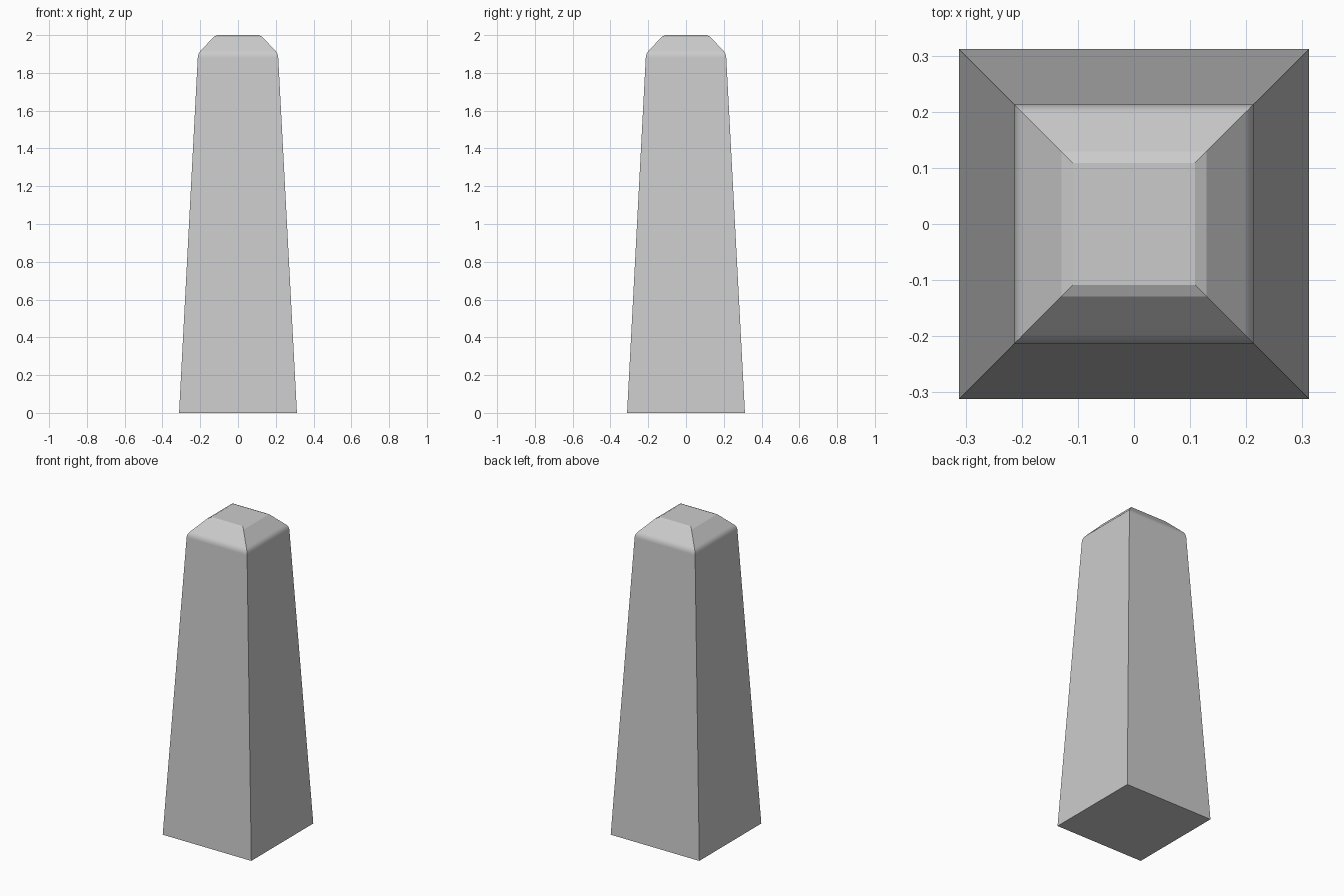
import bpy, bmesh, math
from mathutils import Vector

if "Cube" in bpy.data.objects:
    bpy.data.objects.remove(bpy.data.objects["Cube"])

# Profile of half-width and height: tapered shaft, rounded shoulder, sloped cap
a, b, c = Vector((0.213, 1.88)), Vector((0.2118, 1.903)), Vector((0.197, 1.918))
N = 6
shoulder = [a * (1 - t) ** 2 + b * 2 * t * (1 - t) + c * t * t
            for t in (i / N for i in range(N + 1))]
profile = [(0.312, 0)] + [tuple(p) for p in shoulder] + [(0.129, 1.99), (0.109, 2.0)]

# Square rings joined into a closed pillar
bm = bmesh.new()
rings = [[bm.verts.new((sx * w, sy * w, z))
          for sx, sy in ((-1, -1), (1, -1), (1, 1), (-1, 1))] for w, z in profile]
for lo, hi in zip(rings, rings[1:]):
    for i in range(4):
        j = (i + 1) % 4
        bm.faces.new((lo[i], lo[j], hi[j], hi[i]))
bm.faces.new(rings[0][::-1])
bm.faces.new(rings[-1])
bmesh.ops.recalc_face_normals(bm, faces=bm.faces)

mesh = bpy.data.meshes.new("pillar")
bm.to_mesh(mesh)
bm.free()
pillar = bpy.data.objects.new("pillar", mesh)
bpy.context.collection.objects.link(pillar)

# Smooth only the shoulder, keeping corners and cap facets crisp
bpy.context.view_layer.objects.active = pillar
pillar.select_set(True)
bpy.ops.object.shade_smooth_by_angle(angle=math.radians(15))
weighted = pillar.modifiers.new("flat_sides", "WEIGHTED_NORMAL")
weighted.keep_sharp = True
